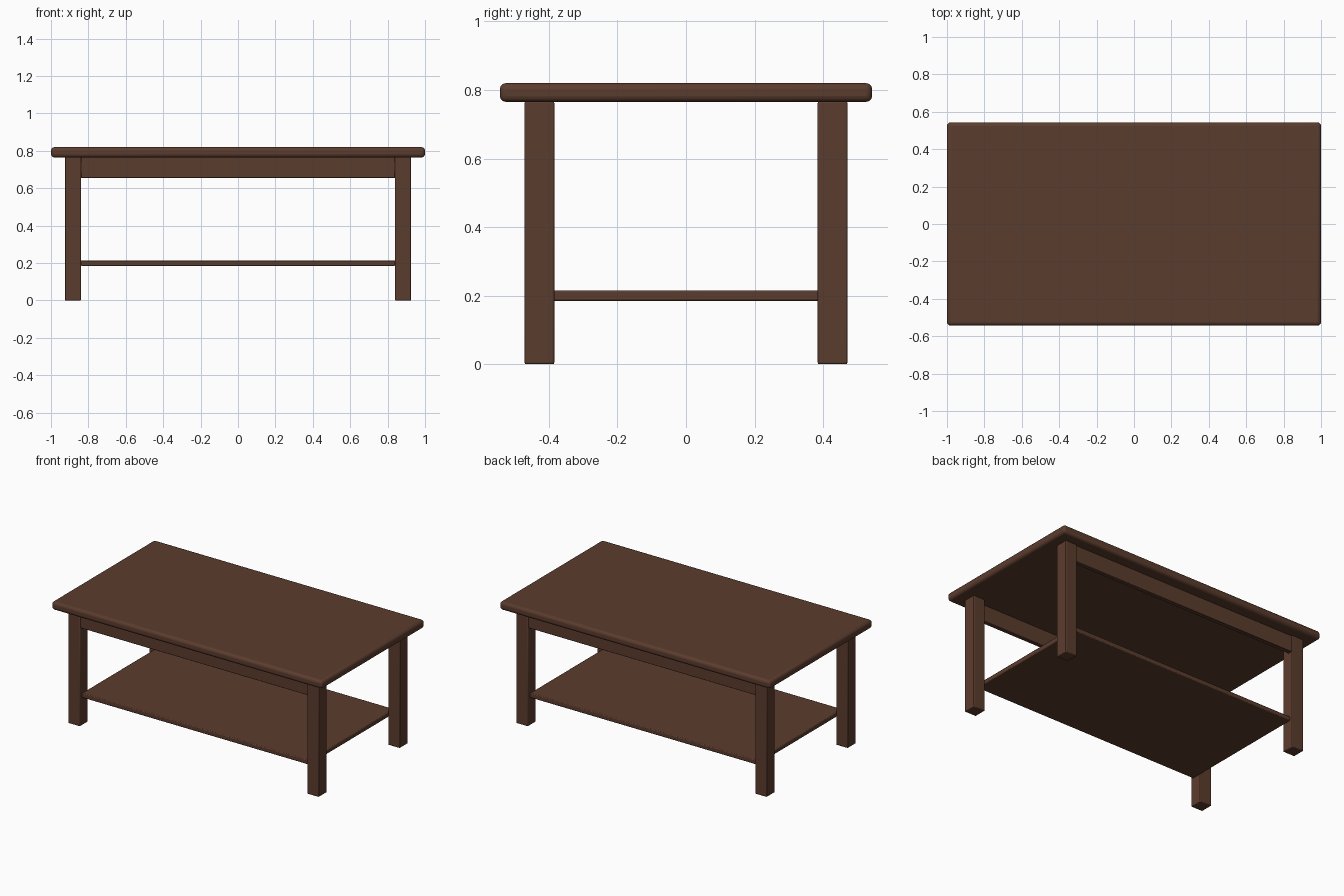
import bpy

if "Cube" in bpy.data.objects:
    bpy.data.objects.remove(bpy.data.objects["Cube"])

# single dark wood colour
wood = bpy.data.materials.new("dark brown wood")
wood.diffuse_color = (0.105, 0.045, 0.027, 1)
wood.use_nodes = True
wood.node_tree.nodes["Principled BSDF"].inputs["Base Color"].default_value = wood.diffuse_color


def board(name, x, y, z, bevel, segments=2):
    """Bevelled box spanning the given (min, max) ranges."""
    spans = (x, y, z)
    bpy.ops.mesh.primitive_cube_add(size=1, location=[(a + b) / 2 for a, b in spans])
    ob = bpy.context.object
    ob.name = name
    ob.scale = [b - a for a, b in spans]
    bpy.ops.object.transform_apply(location=False, rotation=False, scale=True)
    ob.data.materials.append(wood)
    mod = ob.modifiers.new("rounded edges", 'BEVEL')
    mod.width = bevel
    mod.segments = segments
    bpy.ops.object.shade_smooth_by_angle()
    return ob


def mirrored(inner, outer, sign):
    return tuple(sorted((inner * sign, outer * sign)))


# table top and lower shelf
board("table_top", (-1, 1), (-0.543, 0.543), (0.765, 0.82), 0.018, 3)
board("lower_shelf", (-0.84, 0.84), (-0.45, 0.45), (0.185, 0.215), 0.005)

for sy, side in ((-1, "front"), (1, "back")):
    # apron between the legs on each long side
    board(side + "_apron", (-0.84, 0.84), mirrored(0.435, 0.463, sy), (0.655, 0.766), 0.002, 1)
    # legs
    for sx, end in ((-1, "left"), (1, "right")):
        board(f"{side}_{end}_leg", mirrored(0.839, 0.926, sx),
              mirrored(0.384, 0.471, sy), (0, 0.767), 0.005)
